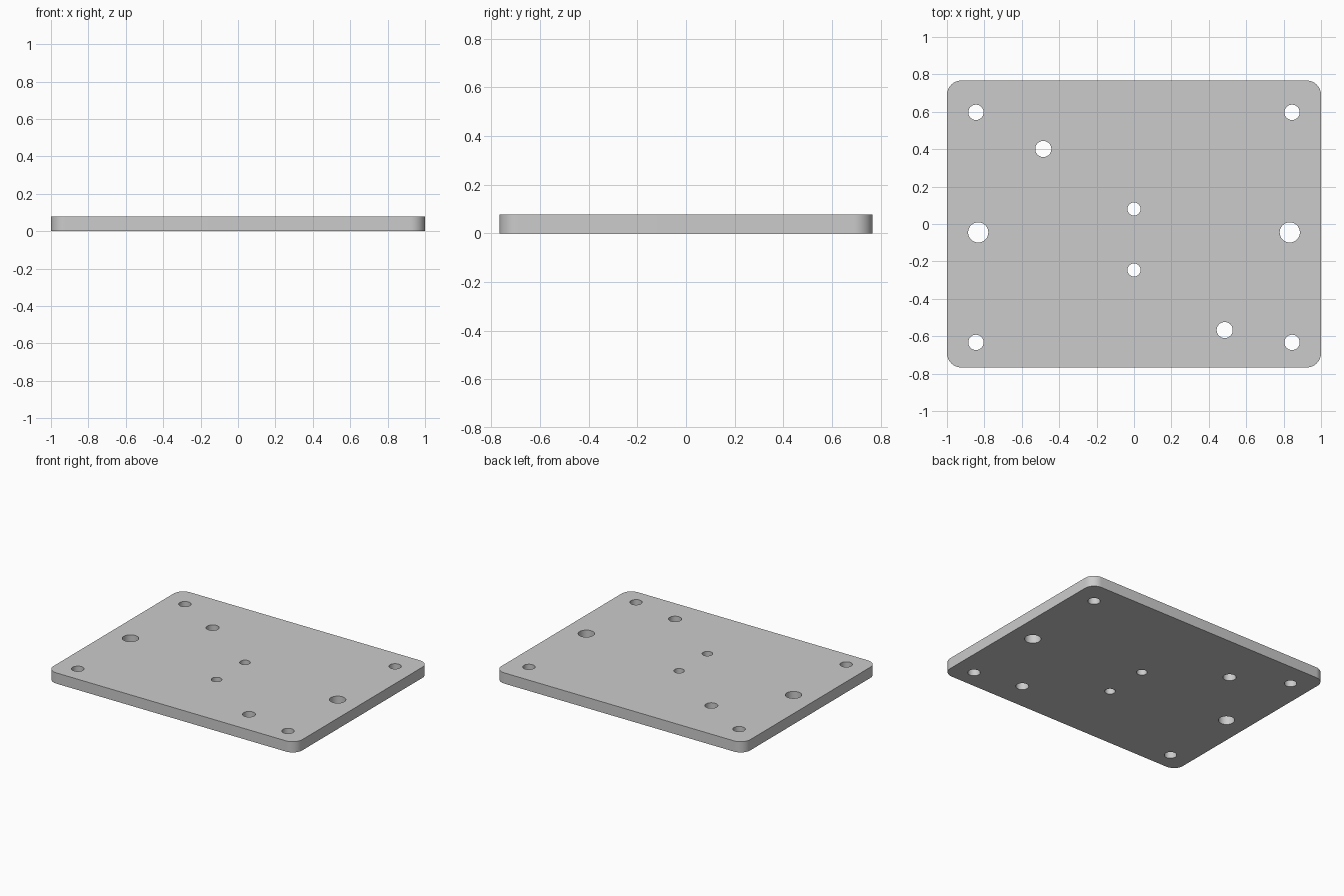
import bpy, bmesh
from math import pi, cos, sin

if "Cube" in bpy.data.objects:
    bpy.data.objects.remove(bpy.data.objects["Cube"])

HALF_X, HALF_Y, THICK, CORNER = 1.0, 0.767, 0.078, 0.077


def arc(cx, cy, r, start, sweep, steps):
    return [(cx + r * cos(start + sweep * i / steps),
             cy + r * sin(start + sweep * i / steps)) for i in range(steps + 1)]


def circle(cx, cy, r, sides=48):
    return arc(cx, cy, r, 0, 2 * pi, sides)[:-1]


# Rounded rectangle outline
outline = []
for i, (sx, sy) in enumerate([(1, 1), (-1, 1), (-1, -1), (1, -1)]):
    outline += arc(sx * (HALF_X - CORNER), sy * (HALF_Y - CORNER), CORNER,
                   i * pi / 2, pi / 2, 12)
loops = [outline]

# Corner holes and large side holes, mirrored left to right
for s in (-1, 1):
    loops += [circle(s * 0.845, 0.597, 0.041), circle(s * 0.845, -0.633, 0.041),
              circle(s * 0.833, -0.045, 0.054)]
# Diagonal pair and small centre pair
for s in (-1, 1):
    loops += [circle(s * 0.485, -0.083 - s * 0.484, 0.043),
              circle(0, -0.083 + s * 0.163, 0.035)]

# Fill the perforated profile and extrude it to full thickness
bm = bmesh.new()
edges = []
for pts in loops:
    vs = [bm.verts.new((x, y, 0)) for x, y in pts]
    edges += [bm.edges.new((vs[i - 1], vs[i])) for i in range(len(vs))]
bmesh.ops.triangle_fill(bm, edges=edges, use_beauty=True, use_dissolve=False,
                        normal=(0, 0, 1))
res = bmesh.ops.extrude_face_region(bm, geom=bm.faces[:], use_keep_orig=True)
top = [g for g in res["geom"] if isinstance(g, bmesh.types.BMVert)]
bmesh.ops.translate(bm, verts=top, vec=(0, 0, THICK))
bmesh.ops.recalc_face_normals(bm, faces=bm.faces[:])

mesh = bpy.data.meshes.new("mounting_plate")
bm.to_mesh(mesh)
bm.free()
plate = bpy.data.objects.new("mounting_plate", mesh)
bpy.context.collection.objects.link(plate)

# Smooth hole walls and corners, crisp rims
bpy.context.view_layer.objects.active = plate
plate.select_set(True)
bpy.ops.object.shade_smooth_by_angle(angle=pi / 6)
